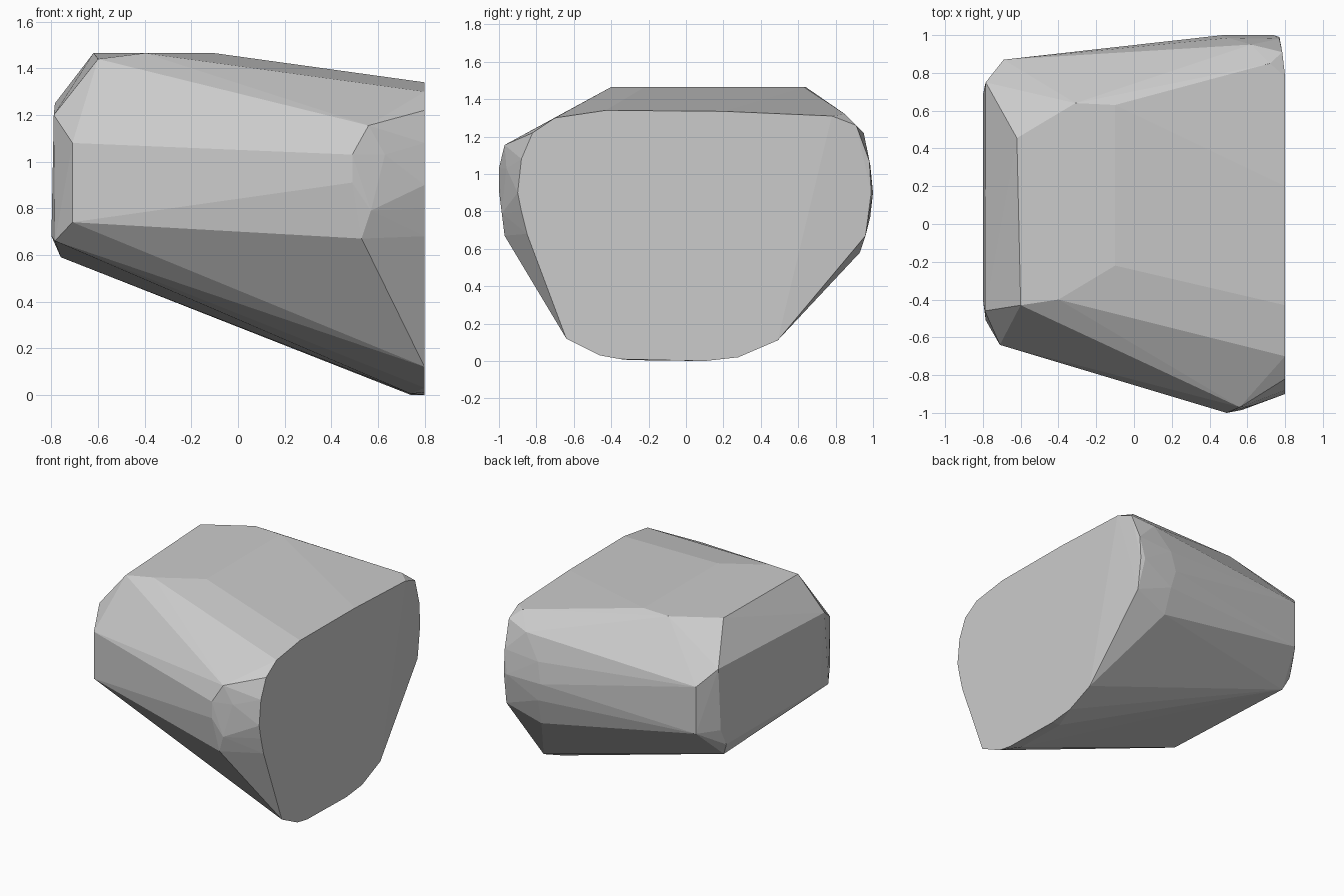
import bpy
import bmesh
import math

# Remove the default object
default_cube = bpy.data.objects.get("Cube")
if default_cube:
    bpy.data.objects.remove(default_cube, do_unlink=True)


def make_material(name, level):
    """Plain matte grey material."""
    material = bpy.data.materials.new(name)
    material.use_nodes = True
    color = (level, level, level, 1)
    material.diffuse_color = color
    shader = material.node_tree.nodes["Principled BSDF"]
    shader.inputs["Base Color"].default_value = color
    shader.inputs["Roughness"].default_value = .9
    return material


def section(x, outline):
    """Place a flat (y, z) outline at one x position."""
    return [(x, y, z) for y, z in outline]


def hull_object(name, points, material):
    """Wrap a set of corner points in a flat-shaded convex shell."""
    bm = bmesh.new()
    for point in points:
        bm.verts.new(point)
    bmesh.ops.convex_hull(bm, input=bm.verts[:])
    loose = [v for v in bm.verts if not v.link_faces]
    bmesh.ops.delete(bm, geom=loose, context='VERTS')
    # Merge facets that lie in the same plane
    bmesh.ops.dissolve_limit(bm, angle_limit=math.radians(1),
                             verts=bm.verts[:], edges=bm.edges[:])
    bmesh.ops.recalc_face_normals(bm, faces=bm.faces[:])
    mesh = bpy.data.meshes.new(name)
    bm.to_mesh(mesh)
    bm.free()
    mesh.materials.append(material)
    for polygon in mesh.polygons:
        polygon.use_smooth = False
    obj = bpy.data.objects.new(name, mesh)
    bpy.context.collection.objects.link(obj)
    return obj


# Broad flat cut on the left side
cut_face = section(.8, [
    (-.64, .12), (-.46, .03), (-.35, .01), (.1, 0), (.28, .02), (.49, .11),
    (.78, 1.31), (.2, 1.335), (-.43, 1.34), (-.7, 1.3), (-.82, 1.22),
    (-.88, 1.08), (-.9, .9), (-.88, .8), (-.85, .68),
])

# Slim chamfer between the flat cut and the back
chamfer = section(.77, [(.98, 1.07), (.99, .9), (.96, .67)])
chamfer += section(.785, [(.91, 1.26)])

# Blunt nose of the front bulge
front_bulge = [
    (.53, -.97, .67), (.57, -.985, .79), (.63, -.96, .9), (.63, -.96, 1.03),
    (.56, -.97, 1.155), (.49, -1, .91), (.49, -1, 1.03),
]

# Rounded back bulge
back_bulge = [
    (.62, .95, 1.22), (.5, .985, 1.05), (.47, 1, .9), (.5, .985, .77),
    (.51, .93, .58), (.72, .85, 1.32), (.74, 1, .9),
]

# Level top and the short keel below
top_plateau = [(x, y, 1.465) for x, y in [
    (-.4, -.4), (-.1, -.22), (-.1, .63), (-.31, .64), (-.62, .455)]]
keel = section(.74, [(-.3, .005), (.1, 0)])

# Narrow right end with its chipped corners
narrow_end = [
    (-.71, -.64, .74), (-.71, -.64, 1.08), (-.6, -.43, 1.44),
    (-.79, -.46, 1.2), (-.785, -.51, .66), (-.8, -.4, .68),
    (-.8, .68, .68), (-.79, .73, .8), (-.76, .65, .59),
    (-.785, .75, 1.25), (-.69, .87, 1.14), (-.69, .87, .8),
]

stone = make_material("stone grey", .6)
hull_object("boulder",
            cut_face + chamfer + front_bulge + back_bulge
            + top_plateau + keel + narrow_end,
            stone)
